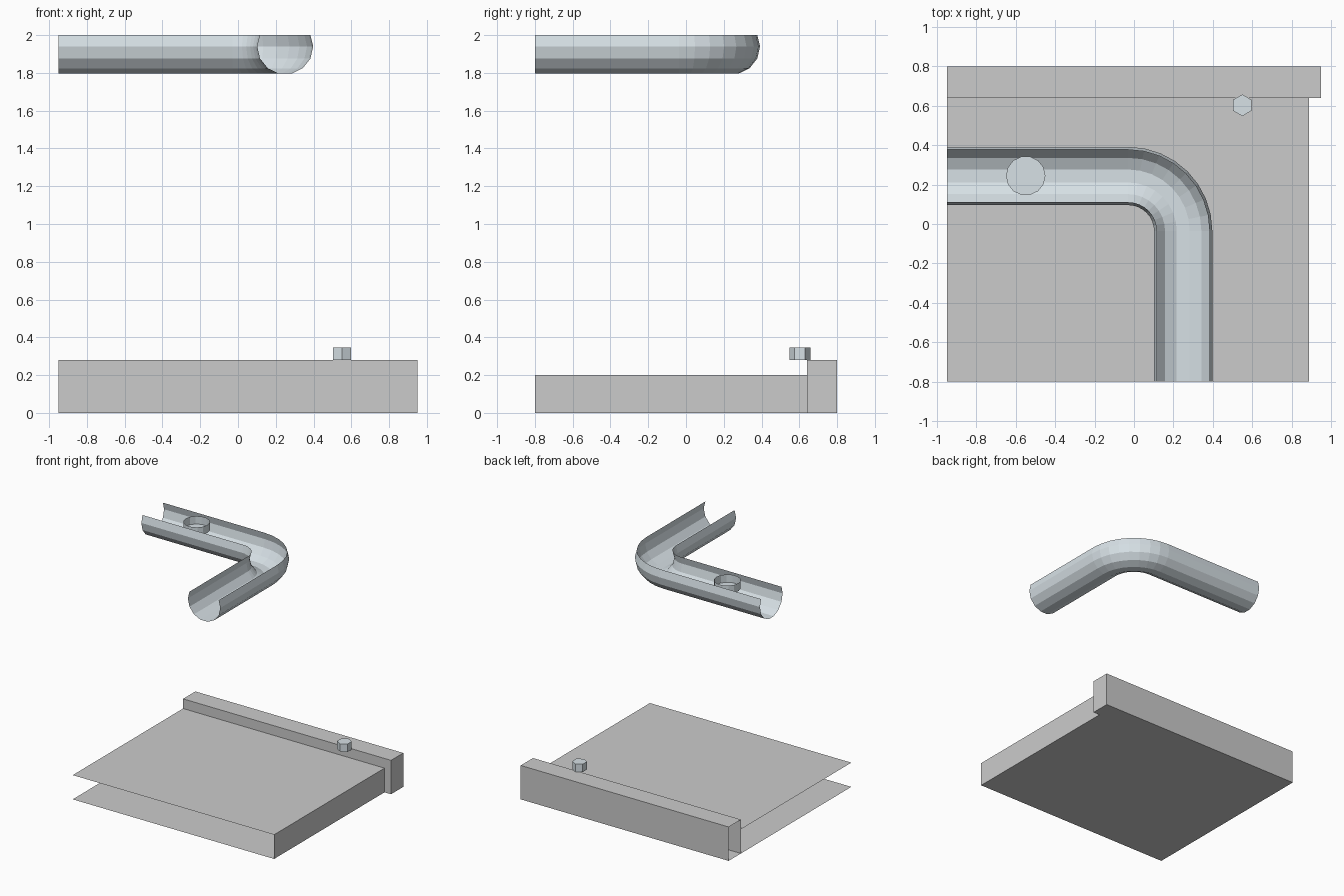
import bpy, bmesh
from math import sin, cos, pi
from mathutils import Vector

if "Cube" in bpy.data.objects:
    bpy.data.objects.remove(bpy.data.objects["Cube"])

metal = bpy.data.materials.new("blue_grey_metal")
metal.diffuse_color = (0.68, 0.75, 0.79, 1)
metal.use_nodes = True
metal.node_tree.nodes["Principled BSDF"].inputs["Base Color"].default_value = metal.diffuse_color


def finish(name, bm, mat=None):
    me = bpy.data.meshes.new(name)
    bm.to_mesh(me)
    bm.free()
    ob = bpy.data.objects.new(name, me)
    bpy.context.collection.objects.link(ob)
    if mat:
        me.materials.append(mat)
    return ob


def open_box(name, lo, hi, open_sides):
    """Box with the sides facing the given directions left out."""
    lo, hi = Vector(lo), Vector(hi)
    bm = bmesh.new()
    bmesh.ops.create_cube(bm, size=1)
    bm.normal_update()
    gone = [f for f in bm.faces
            if any(f.normal.dot(Vector(d)) > 0.9 for d in open_sides)]
    bmesh.ops.delete(bm, geom=gone, context='FACES')
    for v in bm.verts:
        v.co = Vector(a * b for a, b in zip(v.co, hi - lo)) + (lo + hi) / 2
    return finish(name, bm)


def prism(name, x, y, z0, z1, radius, sides, start=0.0, top=True):
    """Upright prism, optionally without its top."""
    bm = bmesh.new()
    ring = [(x + radius * cos(start + 2 * pi * i / sides),
             y + radius * sin(start + 2 * pi * i / sides)) for i in range(sides)]
    low = [bm.verts.new((a, b, z0)) for a, b in ring]
    high = [bm.verts.new((a, b, z1)) for a, b in ring]
    for i in range(sides):
        j = (i + 1) % sides
        bm.faces.new((low[i], low[j], high[j], high[i]))
    bm.faces.new(low[::-1])
    if top:
        bm.faces.new(high)
    return finish(name, bm, metal)


LEFT, FRONT, BACK = (-1, 0, 0), (0, -1, 0), (0, 1, 0)

# Floor slab, open where the next tile joins it
open_box("floor_slab", (-0.95, -0.8, 0), (0.89, 0.64, 0.2), [LEFT, FRONT, BACK])

# Raised edge beam along the back
open_box("back_beam", (-0.95, 0.64, 0), (0.95, 0.8, 0.28), [LEFT])

# Hexagonal bolt head
prism("bolt_head", 0.55, 0.603, 0.28, 0.345, 0.055, 6, start=pi / 2)

# Overhead pipe: a 14-sided tube cut open at the top, swept round a bend
SIDES, R, ZC = 14, 0.148, 1.94
px, py, bend, steps = 0.25, 0.244, 0.28, 8
path = [(-0.95, py, 0, 1)]                      # x, y, outward direction
for i in range(steps + 1):
    a = pi / 2 * (1 - i / steps)
    path.append((px - bend + bend * cos(a), py - bend + bend * sin(a), cos(a), sin(a)))
path.append((px, -0.8, 1, 0))

bm = bmesh.new()
rows = []
for x, y, nx, ny in path:
    row = []
    for k in range(-8, 2):
        t = 2 * pi * k / SIDES
        off = R * cos(t)
        row.append(bm.verts.new((x + nx * off, y + ny * off, min(2.0, ZC + R * sin(t)))))
    rows.append(row)
for r0, r1 in zip(rows, rows[1:]):
    for k in range(len(r0) - 1):
        bm.faces.new((r0[k], r1[k], r1[k + 1], r0[k + 1]))
bm.normal_update()
lowest = min(bm.faces, key=lambda f: f.calc_center_median().z)
if lowest.normal.z > 0:
    bmesh.ops.reverse_faces(bm, faces=bm.faces[:])
finish("overhead_pipe", bm, metal)

# Round collar inside the pipe, open at the top
prism("pipe_collar", -0.55, 0.245, 1.935, 2.0, 0.1, 14, top=False)
